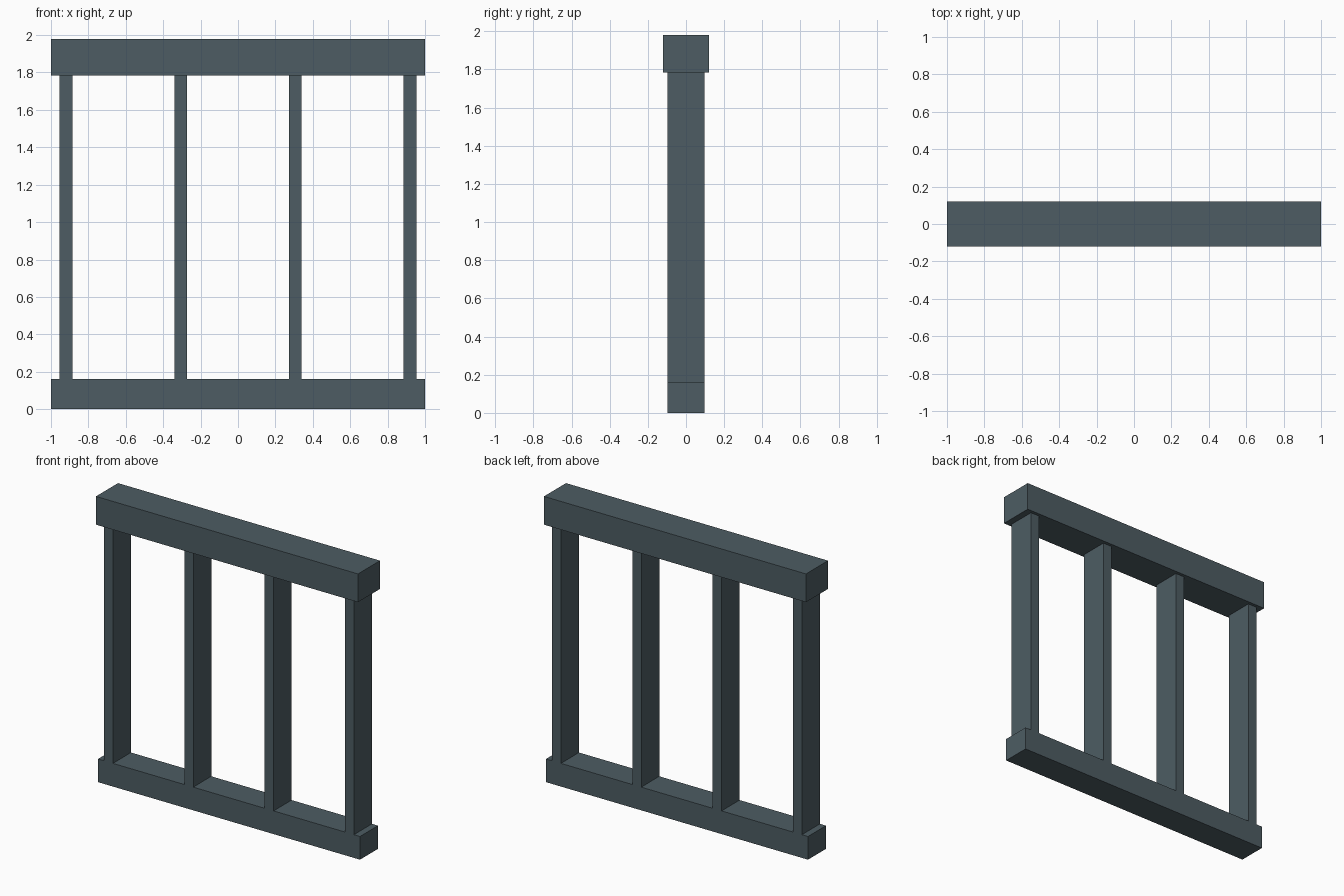
import bpy

if "Cube" in bpy.data.objects:
    bpy.data.objects.remove(bpy.data.objects["Cube"])

paint = bpy.data.materials.new("slate_paint")
paint.diffuse_color = (0.075, 0.108, 0.125, 1)
paint.use_nodes = True
paint.node_tree.nodes["Principled BSDF"].inputs["Base Color"].default_value = paint.diffuse_color


def box(name, x, width, depth, z0, z1):
    bpy.ops.mesh.primitive_cube_add(size=1, location=(x, 0, (z0 + z1) / 2))
    ob = bpy.context.object
    ob.name = name
    ob.scale = (width, depth, z1 - z0)
    bpy.ops.object.transform_apply(location=False, rotation=False, scale=True)
    ob.data.materials.append(paint)
    return ob


BOTTOM_TOP, RAIL_BASE, RAIL_TOP = 0.16, 1.785, 1.98

# Horizontal rails: the top one is slightly deeper
box("bottom_rail", 0, 2.0, 0.196, 0, BOTTOM_TOP)
box("top_rail", 0, 2.0, 0.24, RAIL_BASE, RAIL_TOP)

# Four evenly spaced uprights, flush with the bottom rail
for i in range(4):
    x = -0.92 + i * 1.84 / 3
    box(f"upright_{i + 1}", x, 0.068, 0.196, BOTTOM_TOP, RAIL_BASE)
